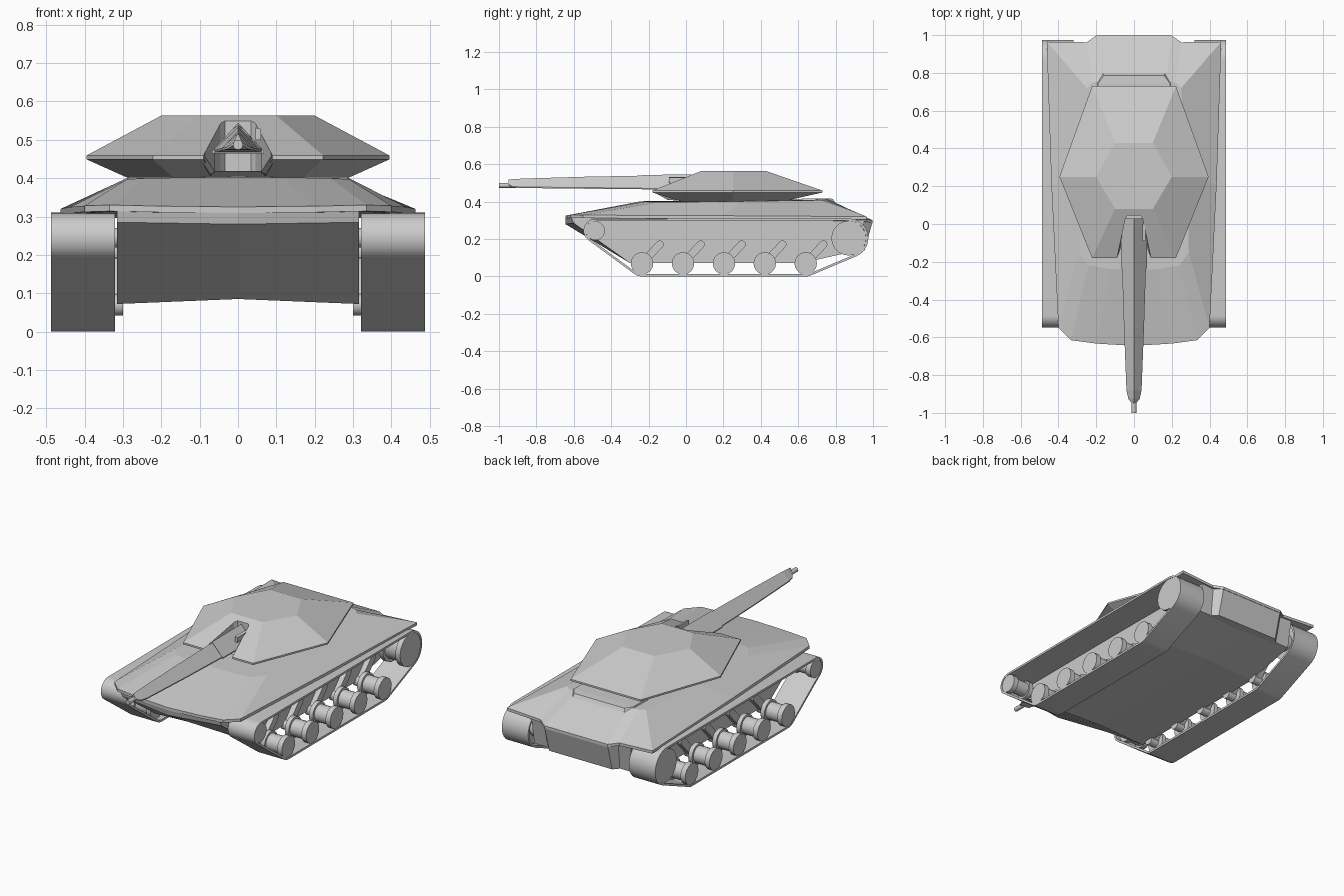
import bpy, bmesh, math
from mathutils import Vector
from mathutils.geometry import convex_hull_2d

if "Cube" in bpy.data.objects:
    bpy.data.objects.remove(bpy.data.objects["Cube"])

grey = bpy.data.materials.new("armour grey")
grey.diffuse_color = (0.6, 0.6, 0.6, 1)
grey.use_nodes = True
grey.node_tree.nodes["Principled BSDF"].inputs["Base Color"].default_value = grey.diffuse_color


def finish(name, bm, smooth=None):
    bmesh.ops.recalc_face_normals(bm, faces=bm.faces)
    me = bpy.data.meshes.new(name)
    bm.to_mesh(me)
    bm.free()
    me.materials.append(grey)
    if smooth:
        me.polygons.foreach_set("use_smooth", [True] * len(me.polygons))
        me.set_sharp_from_angle(angle=math.radians(smooth))
    ob = bpy.data.objects.new(name, me)
    bpy.context.collection.objects.link(ob)
    return ob


def loft(name, rings, closed=False, smooth=None):
    """Join rings of equal length; cap the ends, or close the loop of rings."""
    bm = bmesh.new()
    vs = [[bm.verts.new(p) for p in r] for r in rings]
    n = len(vs[0])
    pairs = list(zip(vs, vs[1:])) + ([(vs[-1], vs[0])] if closed else [])
    for a, b in pairs:
        for i in range(n):
            j = (i + 1) % n
            bm.faces.new((a[i], a[j], b[j], b[i]))
    if not closed:
        bm.faces.new(vs[0])
        bm.faces.new(vs[-1])
    return finish(name, bm, smooth)


def hull(name, pts):
    """Convex solid from points on the +x half, mirrored across x = 0."""
    bm = bmesh.new()
    for x, y, z in pts:
        bm.verts.new((x, y, z))
        if x:
            bm.verts.new((-x, y, z))
    res = bmesh.ops.convex_hull(bm, input=bm.verts)
    bmesh.ops.delete(bm, geom=list({g for g in res["geom_interior"] + res["geom_unused"]
                                    if isinstance(g, bmesh.types.BMVert)}), context='VERTS')
    bmesh.ops.dissolve_limit(bm, angle_limit=math.radians(1), verts=bm.verts, edges=bm.edges)
    return finish(name, bm)


def mirrored(half):
    """Full ring from points that run front centre to back centre."""
    return half + [(-x, y, z) for x, y, z in reversed(half) if x]


def lathe_x(name, side, y, z, profile, sides=18):
    rings = [[(side * x, y + r * math.cos(2 * math.pi * k / sides),
               z + r * math.sin(2 * math.pi * k / sides)) for k in range(sides)]
             for x, r in profile]
    return loft(name, rings, smooth=35)


# Upper hull: thin rim, sloped faceted deck
rim = [(0, -0.645, .325), (.2, -.633, .327), (.335, -.615, .33), (.40, -.55, .328),
       (.437, .2, .325), (.462, .965, .32), (.25, .962, .308), (.2, .998, .30), (0, .998, .30)]
deck = [(0, -.24, .402), (.12, -.24, .402), (.24, -.22, .40), (.29, -.15, .397),
        (.285, .3, .402), (.25, .72, .408), (.22, .75, .411), (.17, .76, .413), (0, .76, .413)]
lip = [(x, y, z - .016) for x, y, z in rim]
loft("upper_hull", [mirrored(lip), mirrored(rim), mirrored(deck)])

# Lower hull: belly with sloped nose and tail, slightly raised along the middle
side_profile = [(-.615, .315), (-.60, .285), (-.30, .072), (.62, .072), (.925, .14), (.955, .305)]
mid_profile = [(-.645, .31), (-.645, .28), (-.30, .085), (.62, .085), (.925, .145), (.955, .3)]
loft("lower_hull", [[(x, y, z) for y, z in p] for x, p in
                    ((-.315, side_profile), (0, mid_profile), (.315, side_profile))])

# Tail plate standing out from the rear
hull("tail_plate", [(.25, .94, .305), (.2, .998, .295), (.25, .90, .14), (.2, .955, .14)])

# Raised engine cover behind the turret
hull("engine_cover", [(.2, .62, .39), (.2, .76, .39), (.165, .80, .39),
                      (.19, .62, .418), (.19, .745, .418), (.16, .785, .415)])


# Turret: hexagonal rings from base through sharp rim to roof
def hexagon(wide, narrow, front, mid, back, z):
    return [(narrow, front, z), (wide, mid, z), (narrow, back, z),
            (-narrow, back, z), (-wide, mid, z), (-narrow, front, z)]


turret = loft("turret", [hexagon(.27, .16, .0, .25, .48, .393),
                         hexagon(.395, .222, -.18, .25, .73, .449),
                         hexagon(.395, .222, -.18, .25, .73, .459),
                         hexagon(.2, .1, .08, .25, .43, .563)])

# Gun notch cut in the turret front
notch = hull("notch_cutter", [(x, y, z) for z in (.418, .7)
                              for x, y in ((.112, -.3), (.088, -.17), (.045, .03), (.034, .045))])
notch.hide_render = True
notch.display_type = 'WIRE'
cut = turret.modifiers.new("gun_notch", 'BOOLEAN')
cut.operation = 'DIFFERENCE'
cut.solver = 'EXACT'
cut.object = notch

# Cheeks framing the notch below the rim
for s, tag in ((1, "right"), (-1, "left")):
    loft("notch_cheek_" + tag,
         [[(s * x, y, z) for x, y, z in ring] for ring in (
             [(.088, -.178, .459), (.102, -.178, .455), (.072, -.10, .41), (.06, -.10, .416)],
             [(.06, .0, .52), (.10, .0, .455), (.072, .02, .40), (.06, .02, .41)])])


# Gun: triangular sleeve, tapered triangular shroud and muzzle
def triangle(y, w, low, high):
    return [(-w, y, low), (-w, y, low + .006), (0, y, high),
            (w, y, low + .006), (w, y, low)]


loft("gun_sleeve", [triangle(.03, .068, .464, .545), triangle(-.235, .068, .464, .543)])
loft("gun_shroud", [triangle(-.235, .063, .467, .539), triangle(-.55, .053, .469, .533),
                    triangle(-.88, .04, .473, .523), triangle(-.925, .03, .475, .520),
                    triangle(-.948, .012, .486, .518)])
loft("muzzle", [[(.013 * math.cos(k * math.pi / 6), y, .487 + .013 * math.sin(k * math.pi / 6))
                 for k in range(12)] for y in (-.9, -1.0)], smooth=35)

# Sight box beside the gun
loft("gun_sight", [[(x, y, z) for x, z in ((.045, .50), (.06, .50), (.06, .528), (.045, .532))]
                   for y in (-.09, .0)])

# Running gear
SPROCKET = (.87, .205, .105)
IDLER = (-.485, .245, .063)
WHEELS = [-.235, -.016, .203, .421, .64]
WHEEL_Z = .07
BELT = .012


def circle_points(shrink):
    return [Vector((y + (r - shrink) * math.cos(2 * math.pi * k / 32),
                    z + (r - shrink) * math.sin(2 * math.pi * k / 32)))
            for y, z, r in (SPROCKET, IDLER, (WHEELS[0], WHEEL_Z, .07), (WHEELS[-1], WHEEL_Z, .07))
            for k in range(32)]


outer, inner = circle_points(0), circle_points(BELT)
order = convex_hull_2d(outer)

for s, tag in ((1, "right"), (-1, "left")):
    # Track belt wrapped around the wheels
    loft("track_" + tag, [[(s * .32, *outer[i]), (s * .487, *outer[i]),
                           (s * .487, *inner[i]), (s * .32, *inner[i])] for i in order],
         closed=True, smooth=35)
    # Rear sprocket and front idler
    for name, (y, z, r) in (("sprocket_", SPROCKET), ("idler_", IDLER)):
        r -= BELT
        lathe_x(name + tag, s, y, z, [(.30, r * .5), (.35, r * .5), (.35, r), (.375, r),
                                      (.375, r * .8), (.455, r * .8), (.455, r), (.485, r)], 20)
    for n, y in enumerate(WHEELS):
        # Road wheel spool
        lathe_x(f"road_wheel_{tag}_{n + 1}", s, y, WHEEL_Z,
                [(.30, .028), (.35, .028), (.35, .06), (.375, .06),
                 (.375, .048), (.455, .048), (.455, .06), (.485, .06)])
        # Suspension arm with rounded ends
        ring = []
        for cy, cz, start in ((y + .095, .172, -42), (y, WHEEL_Z, 138)):
            for k in range(7):
                a = math.radians(start + 30 * k)
                ring.append((cy + .021 * math.cos(a), cz + .021 * math.sin(a)))
        loft(f"suspension_arm_{tag}_{n + 1}",
             [[(s * x, cy, cz) for cy, cz in ring] for x in (.31, .345)], smooth=35)
